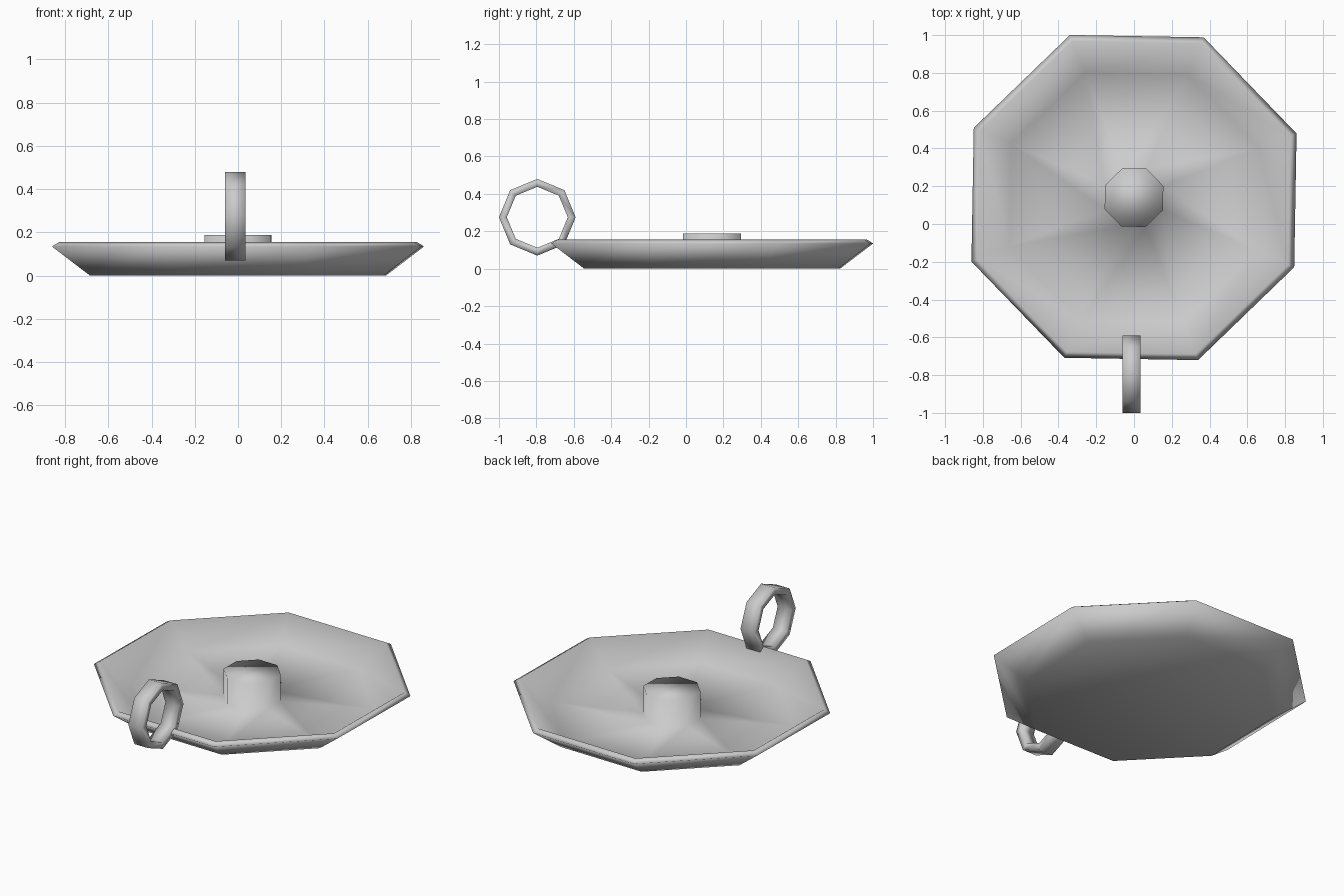
import bpy, bmesh
from math import radians, sin, cos, pi
from mathutils import Vector

cube = bpy.data.objects.get("Cube")
if cube:
    bpy.data.objects.remove(cube, do_unlink=True)

SIDES = 8

# One plain metal colour
metal = bpy.data.materials.new("grey_metal")
metal.use_nodes = True
grey = (0.6, 0.6, 0.6, 1)
metal.diffuse_color = grey
metal.node_tree.nodes["Principled BSDF"].inputs["Base Color"].default_value = grey


def lathe(name, profile, place, closed):
    """Sweep (radius, height) points round eight sides; cap the ends unless closed."""
    bm = bmesh.new()
    rings = [[bm.verts.new(place(r, h, 2 * pi * i / SIDES)) for i in range(SIDES)]
             for r, h in profile]
    pairs = list(zip(rings, rings[1:]))
    if closed:
        pairs.append((rings[-1], rings[0]))
    for a, b in pairs:
        for i in range(SIDES):
            j = (i + 1) % SIDES
            bm.faces.new((a[i], a[j], b[j], b[i]))
    if not closed:
        bm.faces.new(rings[0])
        bm.faces.new(rings[-1])
    bmesh.ops.recalc_face_normals(bm, faces=bm.faces)
    for face in bm.faces:
        face.smooth = True
    mesh = bpy.data.meshes.new(name)
    bm.to_mesh(mesh)
    bm.free()
    mesh.materials.append(metal)
    obj = bpy.data.objects.new(name, mesh)
    bpy.context.collection.objects.link(obj)
    return obj


# Shallow tray: base, flared wall, rim, inner floor, then the central post
tray_profile = [(0.735, 0), (0.925, 0.135), (0.89, 0.155),
                (0.71, 0.03), (0.167, 0.02), (0.167, 0.188)]
turn = radians(21.5)
lathe("tray_with_post", tray_profile,
      lambda r, h, a: Vector((r * cos(a + turn), 0.14 + r * sin(a + turn), h)),
      closed=False)

# Upright finger ring at the front edge
ring_profile = [(0.163, -0.048), (0.205, -0.048), (0.205, 0.048), (0.163, 0.048)]
lathe("finger_ring", ring_profile,
      lambda r, h, a: Vector((h - 0.013, -0.795 + r * cos(a), 0.275 + r * sin(a))),
      closed=True)
